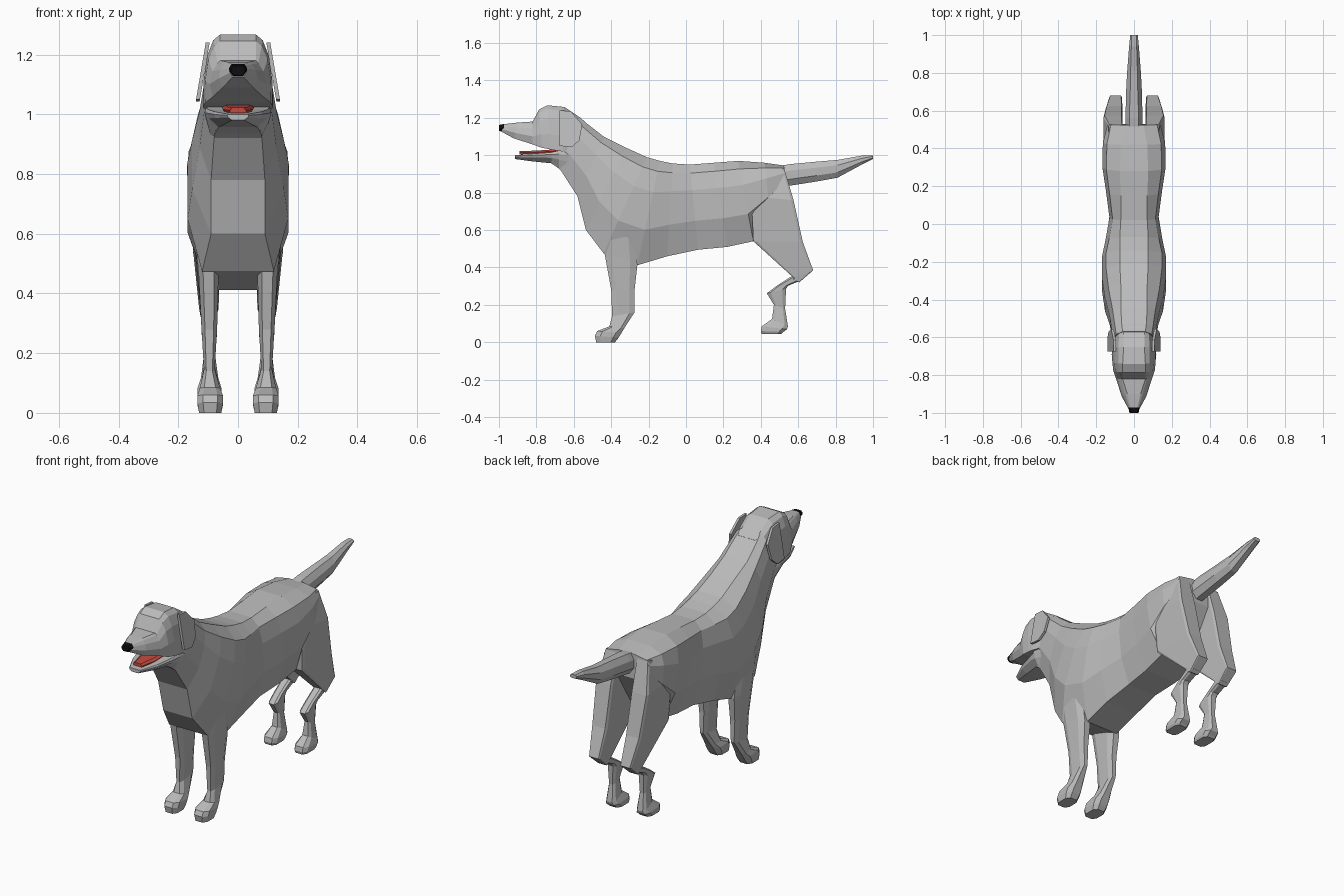
import bpy, bmesh


def material(name, rgb):
    m = bpy.data.materials.new(name)
    m.diffuse_color = (*rgb, 1)
    return m


COAT = material("grey coat", (0.5, 0.5, 0.5))
BLACK = material("nose black", (0.004, 0.004, 0.004))
RED = material("tongue red", (0.55, 0.07, 0.05))


def loft(name, rings, mat):
    """Skin a list of equal-length point rings and cap both ends."""
    bm = bmesh.new()
    vr = [[bm.verts.new(p) for p in r] for r in rings]
    n = len(vr[0])
    for a, b in zip(vr, vr[1:]):
        for i in range(n):
            j = (i + 1) % n
            bm.faces.new((a[i], a[j], b[j], b[i]))
    bm.faces.new(vr[0])
    bm.faces.new(vr[-1][::-1])
    bmesh.ops.recalc_face_normals(bm, faces=bm.faces)
    me = bpy.data.meshes.new(name)
    bm.to_mesh(me)
    bm.free()
    me.materials.append(mat)
    ob = bpy.data.objects.new(name, me)
    bpy.context.collection.objects.link(ob)
    return ob


def section(s, prof):
    """Symmetric ring from top y,z, bottom y,z, half-width, top and bottom half-widths."""
    yt, zt, yb, zb, w, tw, bw = s
    pts = [(0, tw)] + [(t, f * w) for t, f in prof] + [(1, bw)]
    half = [(x, yt + (yb - yt) * t, zt + (zb - zt) * t) for t, x in pts]
    return half + [(-x, y, z) for x, y, z in reversed(half)]


def trunk(name, sections, prof, mat=COAT):
    return loft(name, [section(s, prof) for s in sections], mat)


def limb_ring(r, side, c):
    """Box ring with cut corners from front y,z, back y,z, inner and outer x."""
    yf, zf, yb, zb, xi, xo = r
    uv = [(c, 0), (1 - c, 0), (1, c), (1, 1 - c), (1 - c, 1), (c, 1), (0, 1 - c), (0, c)]
    return [(side * (xi + (xo - xi) * u), yf + (yb - yf) * v, zf + (zb - zf) * v) for u, v in uv]


def limb_pair(name, rings, c):
    for side, label in ((1, "right"), (-1, "left")):
        loft(f"{name}_{label}", [limb_ring(r, side, c) for r in rings], COAT)


# Body, chest and neck
trunk("body", [
    (-.57, 1.205, -.70, .945, .108, .06, .075),
    (-.53, 1.17, -.67, .92, .115, .065, .08),
    (-.44, 1.10, -.58, .78, .13, .07, .09),
    (-.32, 1.04, -.535, .60, .155, .07, .09),
    (-.21, .99, -.44, .475, .17, .075, .12),
    (-.14, .97, -.26, .412, .17, .075, .10),
    (-.07, .956, -.10, .46, .15, .075, .10),
    (.02, .95, .065, .495, .13, .07, .09),
    (.15, .96, .22, .51, .148, .07, .10),
    (.28, .97, .36, .54, .168, .075, .11),
    (.42, .96, .45, .68, .165, .07, .08),
    (.525, .945, .53, .81, .14, .05, .06),
], [(.1, .87), (.3, 1), (.66, .99)])

# Skull and upper muzzle
trunk("head", [
    (-.54, 1.18, -.60, 1.02, .10, .055, .10),
    (-.585, 1.215, -.66, 1.02, .11, .055, .115),
    (-.65, 1.258, -.69, 1.025, .115, .055, .118),
    (-.74, 1.267, -.72, 1.03, .115, .06, .115),
    (-.785, 1.245, -.77, 1.04, .11, .06, .108),
    (-.82, 1.18, -.82, 1.058, .095, .06, .085),
    (-.90, 1.175, -.92, 1.09, .065, .035, .05),
    (-.985, 1.165, -.985, 1.125, .026, .015, .018),
], [(.08, .72), (.3, .9), (.65, 1)])

# Nose
trunk("nose", [
    (-.972, 1.168, -.972, 1.125, .03, .022, .018),
    (-1.0, 1.162, -1.0, 1.13, .024, .016, .014),
], [(.3, 1), (.6, 1)], BLACK)

# Lower jaw
trunk("jaw", [
    (-.58, 1.03, -.60, .88, .11, .10, .08),
    (-.68, 1.025, -.68, .93, .112, .105, .08),
    (-.72, 1.016, -.72, .957, .105, .10, .065),
    (-.82, 1.008, -.82, .967, .08, .075, .045),
    (-.915, 1.0, -.915, .98, .036, .032, .02),
], [(.2, 1), (.5, .93)])

# Tongue
trunk("tongue", [
    (-.65, 1.035, -.65, 1.015, .055, .045, .05),
    (-.80, 1.025, -.80, 1.007, .05, .035, .045),
    (-.89, 1.022, -.89, 1.005, .028, .018, .025),
], [(.5, 1)], RED)

# Ears: flat flaps flaring outward towards the tip
flap = [(-.675, 1.24), (-.615, 1.235), (-.555, 1.165), (-.57, 1.08),
        (-.61, 1.043), (-.675, 1.05)]
for side, label in ((1, "right"), (-1, "left")):
    loft(f"ear_{label}", [[(side * (.095 + d + (1.24 - z) * .17), y, z) for y, z in flap]
                          for d in (0, .013)], COAT)

# Front legs and paws
limb_pair("front_leg", [
    (-.45, .62, -.27, .56, .06, .145),
    (-.437, .485, -.26, .413, .065, .132),
    (-.40, .28, -.275, .28, .07, .122),
    (-.395, .14, -.275, .16, .078, .114),
    (-.41, .085, -.33, .075, .06, .128),
    (-.475, .06, -.345, .05, .05, .136),
    (-.487, .035, -.36, .025, .05, .136),
    (-.48, .0, -.38, .0, .056, .13),
], .22)

# Thighs
limb_pair("thigh", [
    (.38, .90, .525, .93, .06, .135),
    (.35, .78, .575, .76, .06, .162),
    (.36, .54, .625, .535, .06, .15),
    (.575, .345, .68, .385, .065, .13),
    (.575, .335, .605, .32, .07, .125),
], .06)

# Lower hind legs and paws
limb_pair("hind_leg", [
    (.575, .36, .625, .335, .07, .125),
    (.485, .302, .545, .302, .072, .122),
    (.432, .262, .535, .285, .07, .122),
    (.47, .20, .53, .18, .077, .114),
    (.46, .125, .545, .085, .066, .124),
    (.405, .085, .54, .07, .055, .136),
    (.40, .06, .52, .055, .055, .136),
    (.405, .045, .51, .045, .06, .13),
], .2)

# Tail
trunk("tail", [
    (.48, .94, .51, .83, .045, .025, .02),
    (.56, .953, .56, .838, .045, .025, .02),
    (.70, .966, .70, .86, .042, .02, .02),
    (.81, .975, .81, .88, .036, .018, .018),
    (.94, .998, .94, .95, .026, .014, .014),
    (1.0, 1.0, 1.0, .98, .02, .012, .012),
], [(.3, 1), (.7, 1)])
